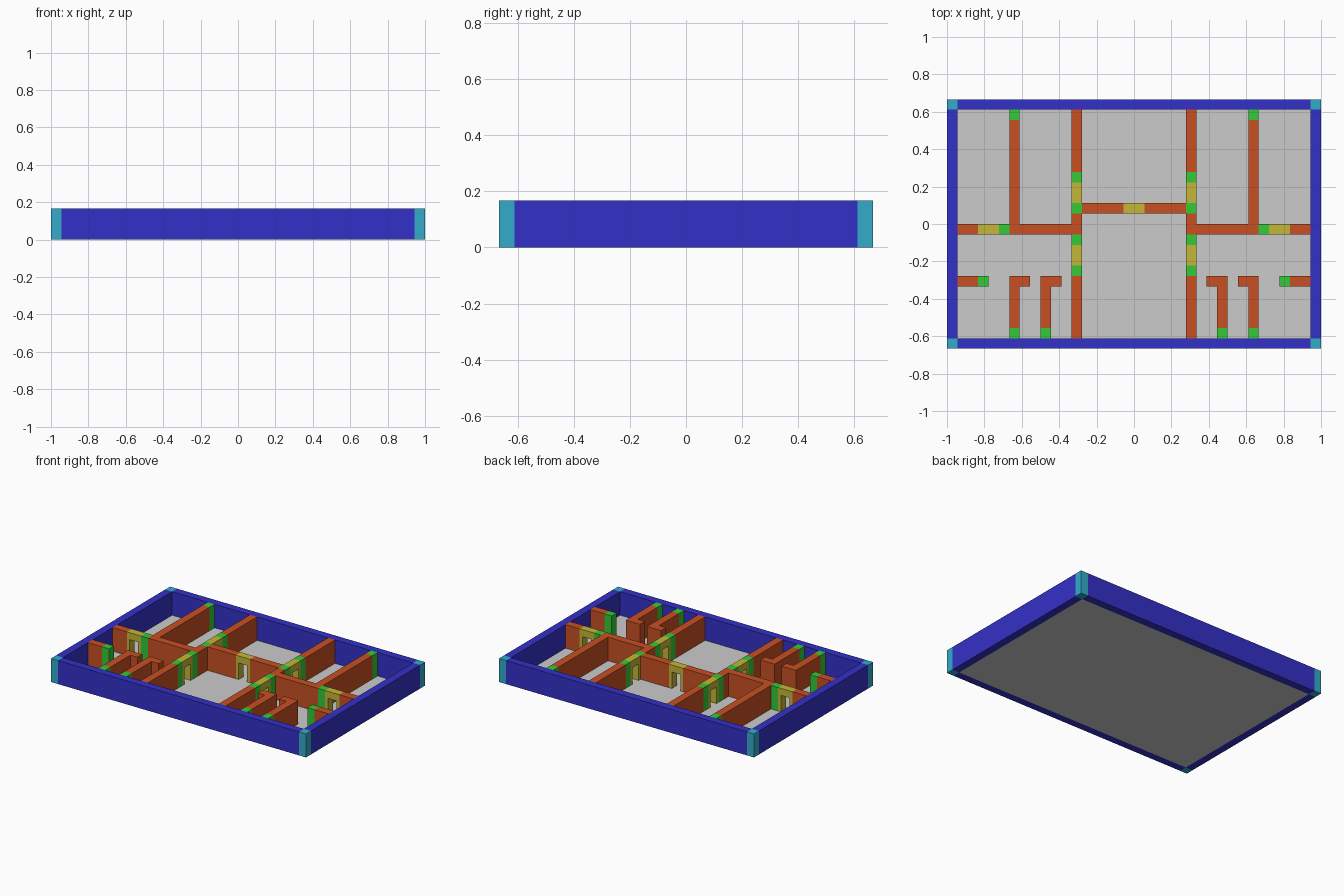
import bpy, bmesh
from mathutils import Vector

if "Cube" in bpy.data.objects:
    bpy.data.objects.remove(bpy.data.objects["Cube"])

C = 1 / 18          # plan grid cell: model is 36 x 24 x 3 cells
W, D, H = 36, 24, 3


def material(name, rgb):
    m = bpy.data.materials.new(name)
    m.diffuse_color = (*rgb, 1)
    m.use_nodes = True
    m.node_tree.nodes["Principled BSDF"].inputs["Base Color"].default_value = m.diffuse_color
    return m


BLUE = material("outer_blue", (0.034, 0.030, 0.58))
CYAN = material("corner_cyan", (0.033, 0.41, 0.60))
ORANGE = material("inner_orange", (0.58, 0.08, 0.017))
GREEN = material("post_green", (0.034, 0.59, 0.037))
YELLOW = material("door_yellow", (0.56, 0.47, 0.04))


def extrude(name, profile, direction, mat, closed=True):
    """Extrude a profile given in cells (x right, y down from back-left)."""
    bm = bmesh.new()
    base = bm.faces.new([bm.verts.new(p) for p in profile])
    geo = bmesh.ops.extrude_face_region(bm, geom=[base], use_keep_orig=True)["geom"]
    bmesh.ops.translate(bm, vec=direction,
                        verts=[g for g in geo if isinstance(g, bmesh.types.BMVert)])
    for v in bm.verts:
        v.co = Vector(((v.co.x - W / 2) * C, (D / 2 - v.co.y) * C, v.co.z * C))
    bmesh.ops.recalc_face_normals(bm, faces=bm.faces)
    if not closed:      # the floor sheet already closes the underside
        low = [f for f in bm.faces if all(abs(v.co.z) < 1e-6 for v in f.verts)]
        bmesh.ops.delete(bm, geom=low, context='FACES_ONLY')
    me = bpy.data.meshes.new(name)
    bm.to_mesh(me)
    bm.free()
    ob = bpy.data.objects.new(name, me)
    bpy.context.collection.objects.link(ob)
    me.materials.append(mat)
    return ob


def wall(name, plan, mat, closed=False):
    return extrude(name, [(x, y, 0) for x, y in plan], (0, 0, H), mat, closed)


def rect(x0, y0, x1, y1):
    return [(x0, y0), (x1, y0), (x1, y1), (x0, y1)]


def pair(name, plan, mat, closed=False):
    wall(name + "_left", plan, mat, closed)
    wall(name + "_right", [(W - x, y) for x, y in plan], mat, closed)


def doorway(name, x, y, along_x, flip=False):
    """Two-cell door frame: jambs and lintel, one cell thick."""
    j, top = 0.4, 2.1
    arch = [(0, 0), (j, 0), (j, top), (2 - j, top), (2 - j, 0), (2, 0), (2, H), (0, H)]
    pts = [(x + u, y, z) if along_x else (x, y + u, z) for u, z in arch]
    move = (0, 1, 0) if along_x else (1, 0, 0)
    if flip:
        pts = [(W - a, b, c) for a, b, c in pts]
        move = (-move[0], move[1], 0)
    extrude(name, pts, move, YELLOW, False)


# Floor sheet
bpy.ops.mesh.primitive_plane_add(size=1)
floor = bpy.context.object
floor.name = "floor"
floor.scale = ((W - 2) * C, (D - 2) * C, 1)
bpy.ops.object.transform_apply(location=False, rotation=False)

# Outer walls and corner posts
pair("side_outer_wall", rect(0, 1, 1, D - 1), BLUE, True)
wall("back_outer_wall", rect(1, 0, W - 1, 1), BLUE, True)
wall("front_outer_wall", rect(1, D - 1, W - 1, D), BLUE, True)
pair("back_corner", rect(0, 0, 1, 1), CYAN, True)
pair("front_corner", rect(0, D - 1, 1, D), CYAN, True)

# Inner walls, mirrored left and right
pair("cross_wall", [(6, 2), (7, 2), (7, 12), (12, 12), (12, 11), (13, 11),
                    (13, 13), (6, 13)], ORANGE)
pair("back_room_wall", rect(12, 1, 13, 7), ORANGE)
pair("front_room_wall", rect(12, 17, 13, 23), ORANGE)
pair("side_room_wall", rect(1, 12, 3, 13), ORANGE)
pair("washroom_wall", rect(1, 17, 3, 18), ORANGE)
for label, x in (("outer", 6), ("inner", 9)):
    pair(label + "_stall_wall", [(x, 17), (x + 2, 17), (x + 2, 18), (x + 1, 18),
                                 (x + 1, 22), (x, 22)], ORANGE)
pair("middle_wall", rect(13, 10, 17, 11), ORANGE)

# Joining posts
posts = [(6, 1), (5, 12), (12, 7), (12, 10), (12, 13), (12, 16), (3, 17), (6, 22), (9, 22)]
for i, (x, y) in enumerate(posts):
    pair(f"post_{i + 1}", rect(x, y, x + 1, y + 1), GREEN)

# Doorways
doorway("middle_doorway", 17, 10, True)
for side, flip in (("left", False), ("right", True)):
    doorway("side_doorway_" + side, 3, 12, True, flip)
    doorway("back_doorway_" + side, 12, 8, False, flip)
    doorway("front_doorway_" + side, 12, 14, False, flip)
